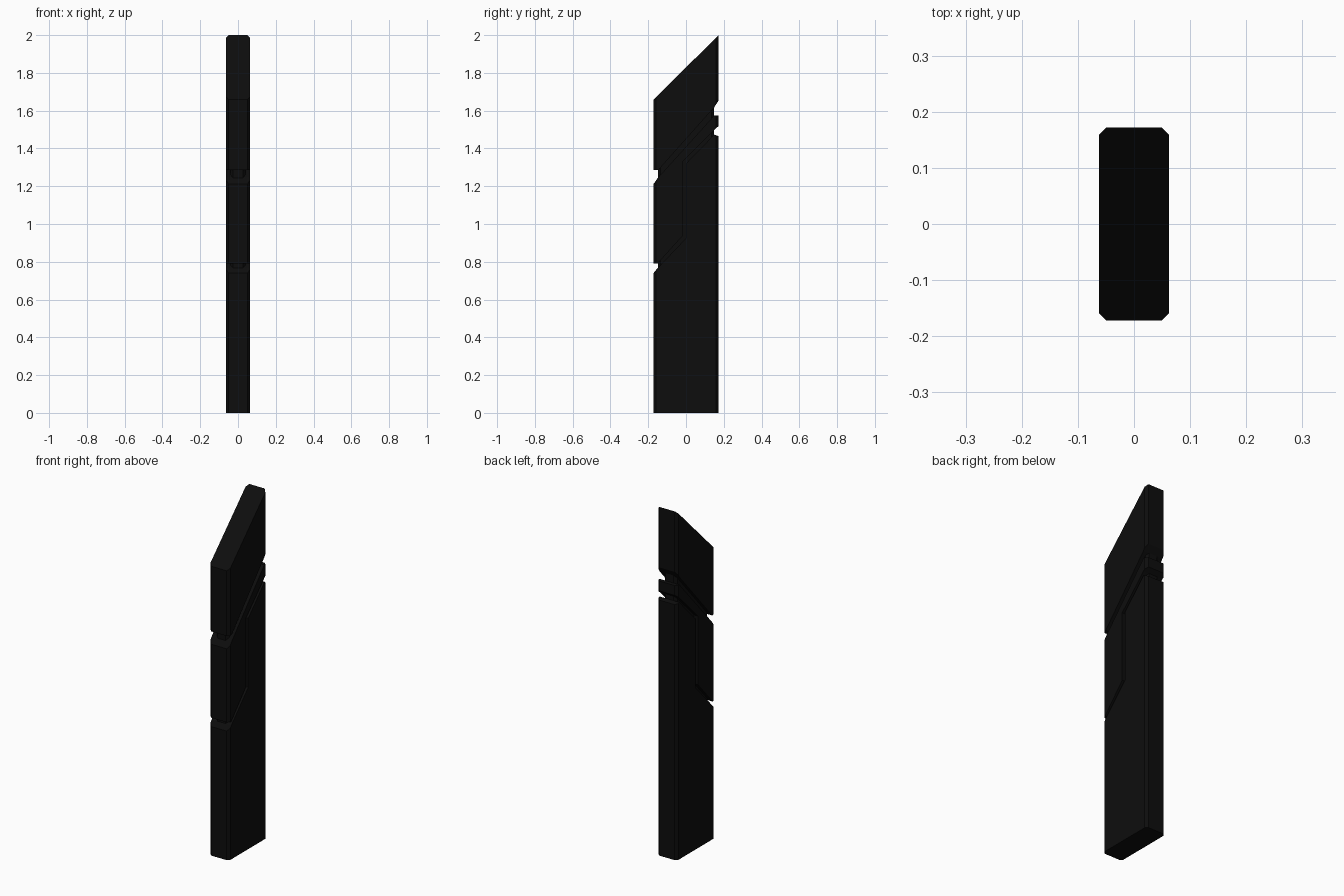
import bpy, bmesh

if "Cube" in bpy.data.objects:
    bpy.data.objects.remove(bpy.data.objects["Cube"])

HX, HY, CH = 0.0625, 0.172, 0.0135
DEPTH = 0.023


def mesh_object(name, ring_a, ring_b):
    """Closed solid lofted between two matching rings."""
    bm = bmesh.new()
    a = [bm.verts.new(p) for p in ring_a]
    b = [bm.verts.new(p) for p in ring_b]
    n = len(a)
    bm.faces.new(a)
    bm.faces.new(b)
    for i in range(n):
        j = (i + 1) % n
        bm.faces.new((a[i], a[j], b[j], b[i]))
    bmesh.ops.recalc_face_normals(bm, faces=bm.faces)
    me = bpy.data.meshes.new(name)
    bm.to_mesh(me)
    bm.free()
    ob = bpy.data.objects.new(name, me)
    bpy.context.collection.objects.link(ob)
    return ob


def column(name, inset, z0, drop):
    """Chamfered rectangular column with a slanted top."""
    x, y = HX - inset, HY - inset
    outline = [(x, y - CH), (x - CH, y), (CH - x, y), (-x, y - CH),
               (-x, CH - y), (CH - x, -y), (x - CH, -y), (x, CH - y)]
    low = [(px, py, z0) for px, py in outline]
    top = [(px, py, 1.829 + 0.99 * py - drop) for px, py in outline]
    return mesh_object(name, low, top)


def band(name, upper, lower):
    """Side profile of a groove, extruded right through in x."""
    prof = upper + lower[::-1]
    return mesh_object(name, [(-0.2, y, z) for y, z in prof],
                       [(0.2, y, z) for y, z in prof])


def boolean(target, other, op):
    m = target.modifiers.new(op, 'BOOLEAN')
    m.operation, m.object, m.solver = op, other, 'EXACT'
    bpy.context.view_layer.objects.active = target
    bpy.ops.object.modifier_apply(modifier=m.name)
    bpy.data.objects.remove(other, do_unlink=True)


# Outer shell
pillar = column("pillar", 0, 0, 0)

# Upper diagonal groove
boolean(pillar, band("upper_groove",
        [(-0.3, 1.285), (-0.147, 1.285), (0.149, 1.617), (0.3, 1.85)],
        [(-0.3, 1.03), (-0.147, 1.247), (0.149, 1.574), (0.3, 1.574)]),
        'DIFFERENCE')

# Lower groove: diagonal, vertical run, diagonal
boolean(pillar, band("lower_groove",
        [(-0.3, 0.79), (-0.151, 0.79), (-0.018, 0.937), (-0.018, 1.33),
         (0.149, 1.498), (0.3, 1.63)],
        [(-0.3, 0.58), (-0.151, 0.766), (0.003, 0.928), (0.003, 1.323),
         (0.149, 1.473), (0.3, 1.42)]),
        'DIFFERENCE')

# Inner core forms the groove floors
boolean(pillar, column("core", DEPTH, 0.1, 0.1), 'UNION')

mat = bpy.data.materials.new("matte_black")
mat.diffuse_color = (0.004, 0.004, 0.004, 1)
mat.use_nodes = True
mat.node_tree.nodes["Principled BSDF"].inputs["Base Color"].default_value = mat.diffuse_color
pillar.data.materials.clear()
pillar.data.materials.append(mat)
